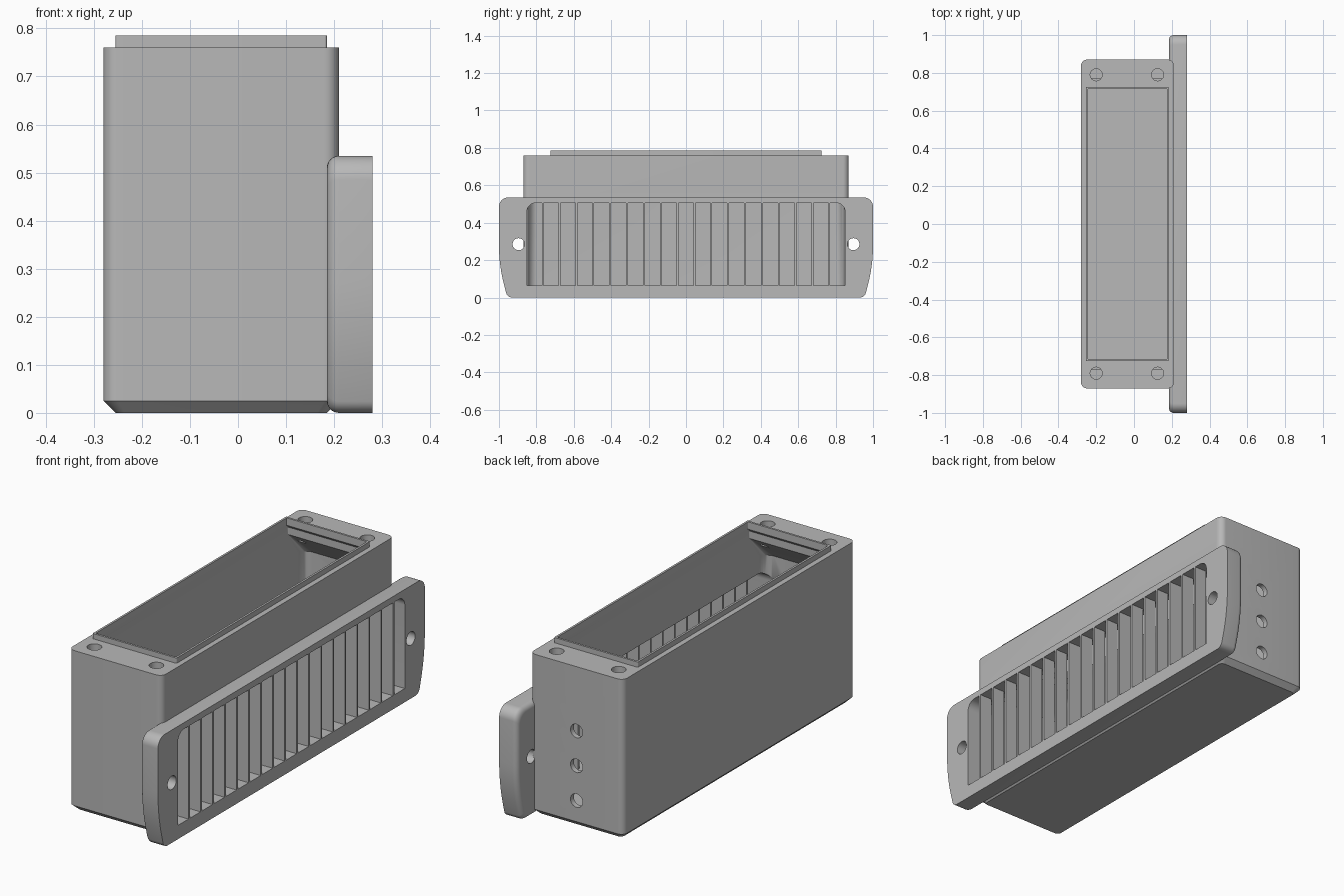
import bpy, bmesh, math
from mathutils import Vector

cube = bpy.data.objects.get("Cube")
if cube:
    bpy.data.objects.remove(cube)

grey = bpy.data.materials.new("plain_grey")
grey.use_nodes = True
colour = (0.48, 0.48, 0.48, 1)
grey.diffuse_color = colour
grey.node_tree.nodes["Principled BSDF"].inputs["Base Color"].default_value = colour

CX = -0.035  # centre line of the box body


def rounded(corners, steps=8):
    """Outline with arcs; each corner is (u, v, tangent length)."""
    out = []
    for i, (u, v, t) in enumerate(corners):
        p = Vector((u, v))
        a = (Vector(corners[i - 1][:2]) - p).normalized()
        b = (Vector(corners[(i + 1) % len(corners)][:2]) - p).normalized()
        if t == 0:
            out.append(p)
            continue
        w = math.sin(a.angle(b) / 2)
        for k in range(steps + 1):
            s = k / steps
            c0, c1, c2 = (1 - s) ** 2, 2 * w * s * (1 - s), s * s
            out.append((c0 * (p + a * t) + c1 * p + c2 * (p + b * t)) / (c0 + c1 + c2))
    return out


def loft(name, rings):
    """Closed solid skinned through matching rings."""
    bm = bmesh.new()
    loops = [[bm.verts.new(p) for p in ring] for ring in rings]
    n = len(loops[0])
    for lo, hi in zip(loops, loops[1:]):
        for i in range(n):
            j = (i + 1) % n
            bm.faces.new((lo[i], lo[j], hi[j], hi[i]))
    bm.faces.new(loops[0])
    bm.faces.new(loops[-1])
    bmesh.ops.recalc_face_normals(bm, faces=bm.faces)
    mesh = bpy.data.meshes.new(name)
    bm.to_mesh(mesh)
    bm.free()
    mesh.materials.append(grey)
    obj = bpy.data.objects.new(name, mesh)
    bpy.context.collection.objects.link(obj)
    return obj


def box_ring(z, hx, hy, r):
    pts = rounded([(hx, hy, r), (-hx, hy, r), (-hx, -hy, r), (hx, -hy, r)])
    return [(CX + p.x, p.y, z) for p in pts]


def rod(name, centre, axis, depth, radius=0.032):
    """Round cutter along an axis, centred on a point."""
    q = Vector((0, 0, 1)).rotation_difference(Vector(axis))
    turns = [2 * math.pi * k / 32 for k in range(32)]
    return loft(name, [[Vector(centre) + q @ Vector((radius * math.cos(a), radius * math.sin(a), z))
                        for a in turns] for z in (-depth / 2, depth / 2)])


def cut(obj, cutters):
    bpy.context.view_layer.objects.active = obj
    for c in cutters:
        c.hide_render = True
        mod = obj.modifiers.new("cut", 'BOOLEAN')
        mod.operation = 'DIFFERENCE'
        mod.solver = 'EXACT'
        mod.object = c
        bpy.ops.object.modifier_apply(modifier=mod.name)


# Box body with chamfered base, and thin locating rim
body = loft("box_body", [box_ring(0, 0.22, 0.845, 0.02),
                         box_ring(0.025, 0.245, 0.87, 0.03),
                         box_ring(0.76, 0.245, 0.87, 0.03)])
rim = loft("top_rim", [box_ring(0.755, 0.22, 0.725, 0.005),
                       box_ring(0.785, 0.22, 0.725, 0.005)])

# Flange plate with a rounded back edge
side = [(1, 0.535, 0.05), (1, 0.17, 0.11), (0.955, 0, 0.025)]
flange_outline = rounded([(-y, z, t) for y, z, t in side] + side[::-1])
MID = 0.2675


def flange_ring(x, inset):
    return [(x, p.x * (1 - inset), MID + (p.y - MID) * (1 - inset / MID)) for p in flange_outline]


R = 0.025
arc = [k * math.pi / 12 for k in range(7)]
flange = loft("flange_plate",
              [flange_ring(0.185 + R * (1 - math.cos(a)), R * (1 - math.sin(a))) for a in arc]
              + [flange_ring(0.28, 0)])

# Hollow interior with sloped ends under the screw bosses
cavity = loft("cavity_cutter", [box_ring(0.04, 0.215, 0.845, 0.05),
                                box_ring(0.585, 0.215, 0.845, 0.05),
                                box_ring(0.70, 0.215, 0.73, 0.006),
                                box_ring(0.735, 0.215, 0.73, 0.006),
                                box_ring(0.75, 0.21, 0.715, 0.004),
                                box_ring(0.82, 0.21, 0.715, 0.004)])

# Vent window through the flange and the box wall
window = rounded([(-0.85, 0.065, 0), (0.85, 0.065, 0), (0.85, 0.505, 0.045), (-0.85, 0.505, 0.045)])
vent = loft("vent_cutter", [[(x, p.x, p.y) for p in window] for x in (0.10, 0.32)])

# Holes: lid screws, cable entries on the back end, flange mounting
screws = [rod("screw_cutter", (x, y, 0.76), (0, 0, 1), 0.2)
          for x in (-0.20, 0.125) for y in (-0.79, 0.79)]
cables = [rod("cable_cutter", (CX, 0.86, z), (0, 1, 0), 0.12) for z in (0.125, 0.29, 0.455)]
mounts = [rod("mount_cutter", (0.23, y, 0.285), (1, 0, 0), 0.2) for y in (-0.895, 0.895)]

cut(body, [cavity, vent] + screws + cables)
cut(rim, [cavity])
cut(flange, [vent] + mounts)
for c in [cavity, vent] + screws + cables + mounts:
    bpy.data.objects.remove(c)

# Upright vent slats
parts = [body, rim, flange]
for i in range(18):
    y = (i - 8.5) * 0.0901
    parts.append(loft("vent_slat", [[(x, y - 0.005, z), (x, y + 0.005, z),
                                     (x, y + 0.005, z + 0.45), (x, y - 0.005, z + 0.45)]
                                    for x, z in ((0.215, 0.06), (0.28, 0.06))]))

# Smooth rounded areas, keep hard edges
for o in bpy.context.view_layer.objects:
    o.select_set(o in parts)
bpy.context.view_layer.objects.active = body
bpy.ops.object.shade_smooth_by_angle()
